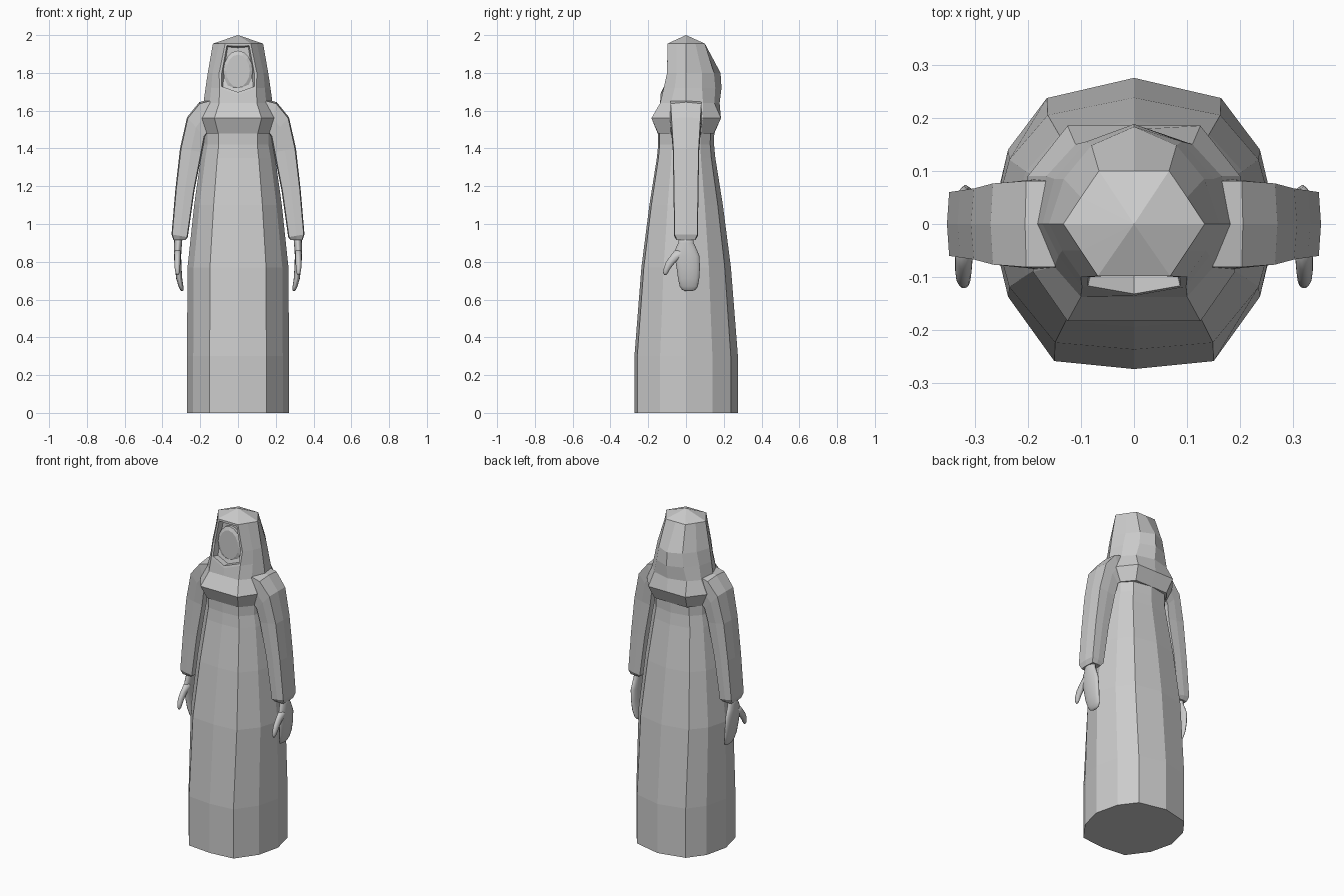
import bpy, bmesh, math
from mathutils import Vector

if "Cube" in bpy.data.objects:
    bpy.data.objects.remove(bpy.data.objects["Cube"])


def loft(name, rings, smooth=False, apex=None, opening=None):
    """Skin a list of equal-length closed rings, capping both ends."""
    bm = bmesh.new()
    vs = [[bm.verts.new(p) for p in r] for r in rings]
    n = len(rings[0])
    grid = [[bm.faces.new((a[i], a[(i + 1) % n], b[(i + 1) % n], b[i]))
             for i in range(n)] for a, b in zip(vs, vs[1:])]
    bm.faces.new(vs[0][::-1])
    if apex:
        tip = bm.verts.new(apex)
        for i in range(n):
            bm.faces.new((vs[-1][i], vs[-1][(i + 1) % n], tip))
    else:
        bm.faces.new(vs[-1])
    bmesh.ops.recalc_face_normals(bm, faces=bm.faces)
    if opening:
        front = [grid[k][i] for k in opening for i in (0, n - 1)]
        bmesh.ops.inset_region(bm, faces=front, thickness=0.014, depth=0)
        bmesh.ops.inset_region(bm, faces=front, thickness=0.008, depth=-0.035)
    for f in bm.faces:
        f.smooth = smooth
    me = bpy.data.meshes.new(name)
    bm.to_mesh(me)
    bm.free()
    ob = bpy.data.objects.new(name, me)
    bpy.context.collection.objects.link(ob)
    return ob


def half_ring(z, half):
    """Mirror a front-to-back half outline into a 12-point ring."""
    right = [Vector((p[0], p[1], p[2] if len(p) > 2 else z)) for p in half]
    left = [Vector((-p.x, p.y, p.z)) for p in right[-2:0:-1]]
    return right + left


def oval(c, u, v, n):
    c, u, v = Vector(c), Vector(u), Vector(v)
    return [c + u * math.cos(2 * math.pi * i / n) + v * math.sin(2 * math.pi * i / n)
            for i in range(n)]


# Long robe: one hem outline, narrowed towards the chest
hem = [(0, -.273), (.15, -.258), (.237, -.137), (.27, 0),
       (.237, .14), (.164, .237), (0, .275)]
robe = [(0, 1, 1), (.3, 1, 1), (.77, .99, .865), (1.1, .86, .71),
        (1.35, .73, .565), (1.42, .68, .54), (1.485, .68, .545)]
loft("robe", [half_ring(z, [(x * sx, y * sy) for x, y in hem]) for z, sx, sy in robe])

# Shoulder cape and hood with a recessed face opening
hood = [
    (1.48, [(0, -.15), (.105, -.148), (.165, -.08), (.18, 0), (.165, .08), (.11, .148), (0, .15)]),
    (1.56, [(0, -.183), (.125, -.183), (.19, -.09), (.2, 0), (.2, .09), (.125, .185), (0, .185)]),
    (1.64, [(0, -.137), (.1, -.137), (.15, -.08), (.183, 0), (.165, .09), (.11, .15), (0, .178)]),
    (1.72, [(0, -.135, 1.685), (.098, -.118), (.142, -.06), (.172, 0), (.15, .085), (.09, .155), (0, .188)]),
    (1.80, [(0, -.1), (.1, -.1), (.135, -.05), (.16, 0), (.132, .085), (.08, .148), (0, .183)]),
    (1.955, [(0, -.098), (.068, -.098), (.1, -.05), (.133, 0), (.1, .05), (.066, .1), (0, .1)]),
]
loft("hood", [half_ring(z, h) for z, h in hood], apex=(0, 0, 2), opening=(3, 4))

# Face: shallow oval plate inside the hood
loft("face", [oval((0, y, 1.81), (.078 * s, 0, 0), (0, 0, .108 * s), 16)
              for y, s in ((-.05, 1), (-.08, 1), (-.088, .8))])

# Sleeves: inner x/z, outer x/z, half depth
sleeve = [(.12, 1.48, .15, 1.66, .085), (.16, 1.48, .205, 1.645, .085),
          (.175, 1.46, .27, 1.565, .08), (.19, 1.38, .307, 1.4, .07),
          (.23, 1.18, .332, 1.18, .066), (.266, .93, .352, .945, .063),
          (.278, .915, .342, .915, .05)]
# Hand and thumb: centre x, y, z, half width x, half depth y
hand = [(.315, 0, .94, .022, .04), (.317, 0, .9, .021, .041), (.319, 0, .87, .02, .055),
        (.32, .005, .83, .019, .066), (.317, .012, .77, .018, .062),
        (.311, .014, .71, .016, .056), (.302, .015, .67, .013, .048),
        (.297, .015, .652, .009, .036), (.295, .015, .645, .004, .018)]
thumb = [(.319, -.02, .86, .016, .04), (.32, -.055, .825, .017, .032),
         (.321, -.083, .795, .016, .025), (.321, -.1, .765, .014, .018),
         (.32, -.108, .742, .011, .013), (.32, -.11, .73, .005, .006)]

for side, s in (("right", 1), ("left", -1)):
    rings = []
    for xi, zi, xo, zo, d in sleeve:
        c = (s * (xi + xo) / 2, 0, (zi + zo) / 2)
        u = Vector((s * (xo - xi) / 2, 0, (zo - zi) / 2))
        o = oval((0, 0, 0), (1, 0, 0), (0, 1, 0), 8)
        # squarish octagon section
        rings.append([Vector(c) + u * max(-.9, min(.9, p.x * 1.15)) / .9
                      + Vector((0, d, 0)) * max(-1, min(1, p.y * 1.35)) for p in o])
    loft(side + "_sleeve", rings)
    for part, rows in (("hand", hand), ("thumb", thumb)):
        loft(side + "_" + part, [oval((s * x, y, z), (s * w, 0, 0), (0, d, 0), 16)
                                 for x, y, z, w, d in rows], smooth=True)
